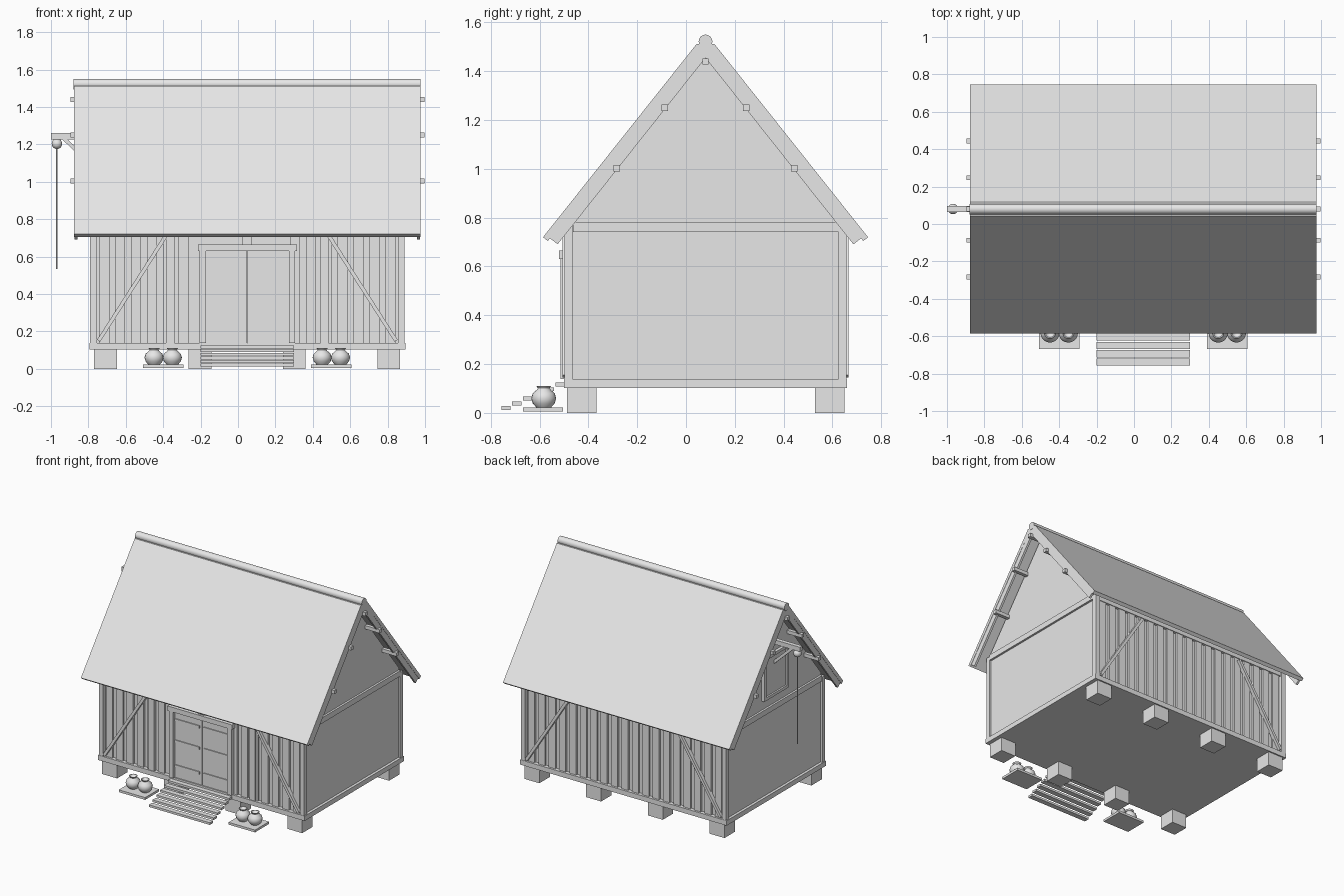
import bpy, bmesh, math
from mathutils import Matrix, Vector

old = bpy.data.objects.get("Cube")
if old:
    bpy.data.objects.remove(old, do_unlink=True)

CX, CY = 0.05, 0.08          # centre of the house
SLOPE = 1.26                 # roof rise over run
N = Vector((1, SLOPE)).normalized()

grey = bpy.data.materials.new("plain_grey")
grey.use_nodes = True
grey.diffuse_color = (0.8, 0.8, 0.8, 1)
grey.node_tree.nodes["Principled BSDF"].inputs["Base Color"].default_value = (0.8, 0.8, 0.8, 1)


def finish(name, bm, smooth=False):
    bmesh.ops.recalc_face_normals(bm, faces=bm.faces)
    mesh = bpy.data.meshes.new(name)
    bm.to_mesh(mesh)
    bm.free()
    mesh.materials.append(grey)
    ob = bpy.data.objects.new(name, mesh)
    bpy.context.collection.objects.link(ob)
    if smooth:
        bpy.ops.object.select_all(action="DESELECT")
        ob.select_set(True)
        bpy.context.view_layer.objects.active = ob
        bpy.ops.object.shade_smooth_by_angle(angle=math.radians(40))
    return ob


def box(name, x, y, z):
    """Box from (min, max) pairs."""
    bm = bmesh.new()
    size = [b - a for a, b in (x, y, z)]
    mid = [(a + b) / 2 for a, b in (x, y, z)]
    bmesh.ops.create_cube(bm, size=1, matrix=Matrix.Translation(mid) @ Matrix.Diagonal((*size, 1)))
    return finish(name, bm)


def beam(name, a, b, width, depth):
    """Square beam between two points; depth is measured across the side axis."""
    a, b = Vector(a), Vector(b)
    bm = bmesh.new()
    rot = (b - a).to_track_quat("Z", "Y").to_matrix().to_4x4()
    scale = Matrix.Diagonal((width, depth, (b - a).length, 1))
    bmesh.ops.create_cube(bm, size=1, matrix=Matrix.Translation((a + b) / 2) @ rot @ scale)
    return finish(name, bm)


def prism(name, pts, x0, x1):
    """Profile of (y, z) points pushed along x."""
    bm = bmesh.new()
    face = bm.faces.new([bm.verts.new((x0, y, z)) for y, z in pts])
    new = bmesh.ops.extrude_face_region(bm, geom=[face])["geom"]
    bmesh.ops.translate(bm, vec=(x1 - x0, 0, 0), verts=[v for v in new if isinstance(v, bmesh.types.BMVert)])
    return finish(name, bm)


def rod(name, a, b, radius, sides=16):
    a, b = Vector(a), Vector(b)
    bm = bmesh.new()
    rot = (b - a).to_track_quat("Z", "Y").to_matrix().to_4x4()
    bmesh.ops.create_cone(bm, cap_ends=True, segments=sides, radius1=radius, radius2=radius,
                          depth=(b - a).length, matrix=Matrix.Translation((a + b) / 2) @ rot)
    return finish(name, bm, True)


def jar(name, x, y, z):
    """Lathed pot with a narrow neck and open mouth."""
    profile = [(0, 0), (.03, 0), (.045, .017), (.051, .038), (.045, .058), (.028, .073),
               (.024, .079), (.03, .088), (.024, .088), (.018, .078), (0, .07)]
    bm = bmesh.new()
    verts = [bm.verts.new((r, 0, h)) for r, h in profile]
    edges = [bm.edges.new(p) for p in zip(verts, verts[1:])]
    bmesh.ops.spin(bm, geom=verts + edges, axis=(0, 0, 1), cent=(0, 0, 0), angle=math.tau, steps=20)
    bmesh.ops.remove_doubles(bm, verts=bm.verts, dist=0.0005)
    bmesh.ops.translate(bm, vec=(x, y, z), verts=bm.verts)
    finish(name, bm, True)


# Foundation blocks and floor sill
for i in range(4):
    x = -0.77 + i * 0.505
    for y in (-0.488, 0.528):
        box("foundation_block", (x, x + 0.122), (y, y + 0.122), (0, 0.103))
box("floor_sill", (-0.795, 0.895), (-0.5, 0.66), (0.102, 0.138))

# House core, gables included
prism("wall_core", [(-0.47, 0.13), (0.63, 0.13), (0.63, 0.8), (CY, 1.49), (-0.47, 0.8)], -0.775, 0.875)

# Corner posts and end plates
for s in (-1, 1):
    xo, xi = sorted((CX + s * 0.84, CX + s * 0.805))
    for t in (-1, 1):
        box("corner_post", (xo, xi), sorted((CY + t * 0.578, CY + t * 0.545)), (0.138, 0.77))
    box("end_plate", (xo, xi), (-0.463, 0.627), (0.742, 0.783))

# Long walls: vertical boards, top beam and diagonal braces
for t in (-1, 1):
    wall = sorted((CY + t * 0.545, CY + t * 0.565))
    for i in range(19):
        x = CX - 0.765 + i * 0.085
        if t > 0 or abs(x - CX) > 0.255:
            box("wall_board", (x - 0.027, x + 0.027), wall, (0.138, 0.77))
    box("wall_top_beam", (-0.76, 0.86), sorted((CY + t * 0.54, CY + t * 0.57)), (0.735, 0.78))
    for s in (-1, 1):
        y = CY + t * 0.572
        beam("diagonal_brace", (CX + s * 0.795, y, 0.15), (CX + s * 0.43, y, 0.72), 0.028, 0.02)
        if t < 0:
            box("wall_post", sorted((CX + s * 0.39, CX + s * 0.435)), (-0.495, -0.47), (0.138, 0.77))

# Double door with frame and hinge straps
for s in (-1, 1):
    box("door_leaf", sorted((CX + s * 0.002, CX + s * 0.228)), (-0.492, -0.46), (0.138, 0.64))
    box("door_post", sorted((CX + s * 0.222, CX + s * 0.256)), (-0.515, -0.46), (0.138, 0.63))
    for z in (0.225, 0.408, 0.565):
        box("hinge_strap", sorted((CX + s * 0.018, CX + s * 0.222)), (-0.499, -0.49), (z - 0.009, z + 0.009))
box("door_lintel", (-0.215, 0.315), (-0.52, -0.46), (0.63, 0.665))
box("lintel_block", (0.025, 0.075), (-0.505, -0.46), (0.665, 0.74))

# Open front steps
for i in range(6):
    y, z = -0.738 + i * 0.0444, 0.02 + i * 0.0192
    box("step_board", (-0.2, 0.3), (y - 0.019, y + 0.019), (z - 0.008, z + 0.008))

# Jars on low stands
for x in (-0.4, 0.499):
    box("jar_stand", (x - 0.108, x + 0.108), (-0.668, -0.505), (0.005, 0.022))
    for s in (-1, 1):
        jar("storage_jar", x + s * 0.049, -0.583, 0.022)


# Roof: one sheet per slope, gable boards, purlins and ridge pole
def roof_pt(t, run, depth):
    """Point at a horizontal run from the ridge, sunk square into the slope."""
    run_in, drop = run - depth * N.y, depth * N.x
    return CY + t * run_in, 1.559 - SLOPE * run - drop


def inner_ridge(depth):
    return CY, 1.559 - depth / N.x


for t in (-1, 1):
    prism("roof_sheet", [(CY, 1.51), (CY + t * 0.037, 1.511), roof_pt(t, 0.666, 0),
                         roof_pt(t, 0.666, 0.025), inner_ridge(0.025)], -0.876, 0.976)
    for x in (-0.874, 0.958):
        prism("gable_board", [inner_ridge(0.025), roof_pt(t, 0.657, 0.025),
                              roof_pt(t, 0.657, 0.065), inner_ridge(0.065)], x, x + 0.016)
    for run, z in ((0.167, 1.25), (0.364, 1.003)):
        y = CY + t * run
        box("purlin", (-0.896, 0.996), (y - 0.013, y + 0.013), (z - 0.013, z + 0.013))
box("ridge_beam", (-0.896, 0.996), (CY - 0.013, CY + 0.013), (1.427, 1.453))
rod("ridge_pole", (-0.88, CY, 1.522), (0.976, CY, 1.522), 0.028, 24)

# Loft hatch on the gable
box("hatch_panel", (-0.785, -0.77), (CY - 0.12, CY + 0.12), (0.87, 1.15))
for s in (-1, 1):
    box("hatch_jamb", (-0.797, -0.77), sorted((CY + s * 0.12, CY + s * 0.142)), (0.85, 1.17))
for z in (0.85, 1.148):
    box("hatch_rail", (-0.797, -0.77), (CY - 0.12, CY + 0.12), (z, z + 0.022))

# Hoist beam with brace, pulley and rope
box("hoist_beam", (-1.0, -0.77), (CY - 0.015, CY + 0.015), (1.227, 1.26))
beam("hoist_brace", (-0.935, CY, 1.235), (-0.775, CY, 1.085), 0.02, 0.02)
bm = bmesh.new()
bmesh.ops.create_uvsphere(bm, u_segments=16, v_segments=10, radius=0.028,
                          matrix=Matrix.Translation((-0.968, CY, 1.203)))
finish("hoist_pulley", bm, True)
rod("hoist_rope", (-0.968, CY, 0.533), (-0.968, CY, 1.2), 0.004, 8)
